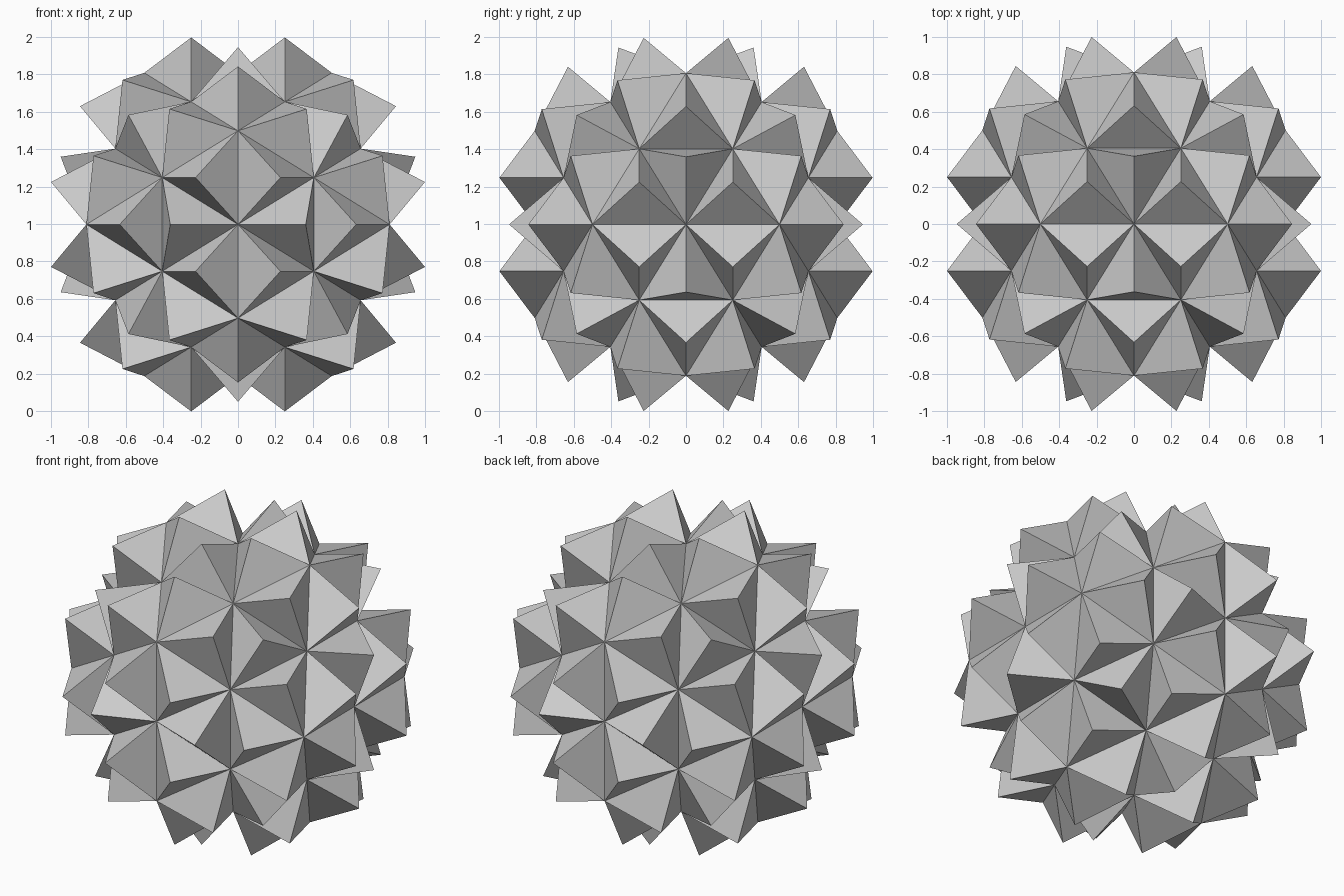
import bpy, bmesh
from mathutils import Vector

if "Cube" in bpy.data.objects:
    bpy.data.objects.remove(bpy.data.objects["Cube"])

A = 0.5                              # half edge of the icosahedron core
B = A * (1 + 5 ** 0.5) / 2           # golden-ratio partner
SPIKE = 0.257                        # pyramid height

bm = bmesh.new()

# Icosahedron core: corners of three golden rectangles, wrapped in a hull
for s in (-1, 1):
    for t in (-1, 1):
        for co in ((0, s * B, t * A), (s * B, t * A, 0), (s * A, 0, t * B)):
            bm.verts.new(co)
bmesh.ops.convex_hull(bm, input=bm.verts[:])

# Split every face into four flat triangles
bmesh.ops.subdivide_edges(bm, edges=bm.edges[:], cuts=1, use_grid_fill=True)
bmesh.ops.recalc_face_normals(bm, faces=bm.faces[:])

# Raise a pyramid on each small triangle
for f in bm.faces[:]:
    f.normal_update()
    apex = bm.verts.new(f.calc_center_median() + f.normal * SPIKE)
    ring = f.verts[:]
    bm.faces.remove(f)
    for i in range(len(ring)):
        bm.faces.new((ring[i], ring[(i + 1) % len(ring)], apex))
bmesh.ops.recalc_face_normals(bm, faces=bm.faces[:])

# Stand the ball on the ground
lowest = min(v.co.z for v in bm.verts)
bmesh.ops.translate(bm, verts=bm.verts[:], vec=Vector((0, 0, -lowest)))

mesh = bpy.data.meshes.new("spiked_ball")
bm.to_mesh(mesh)
bm.free()
bpy.context.collection.objects.link(bpy.data.objects.new("spiked_ball", mesh))
